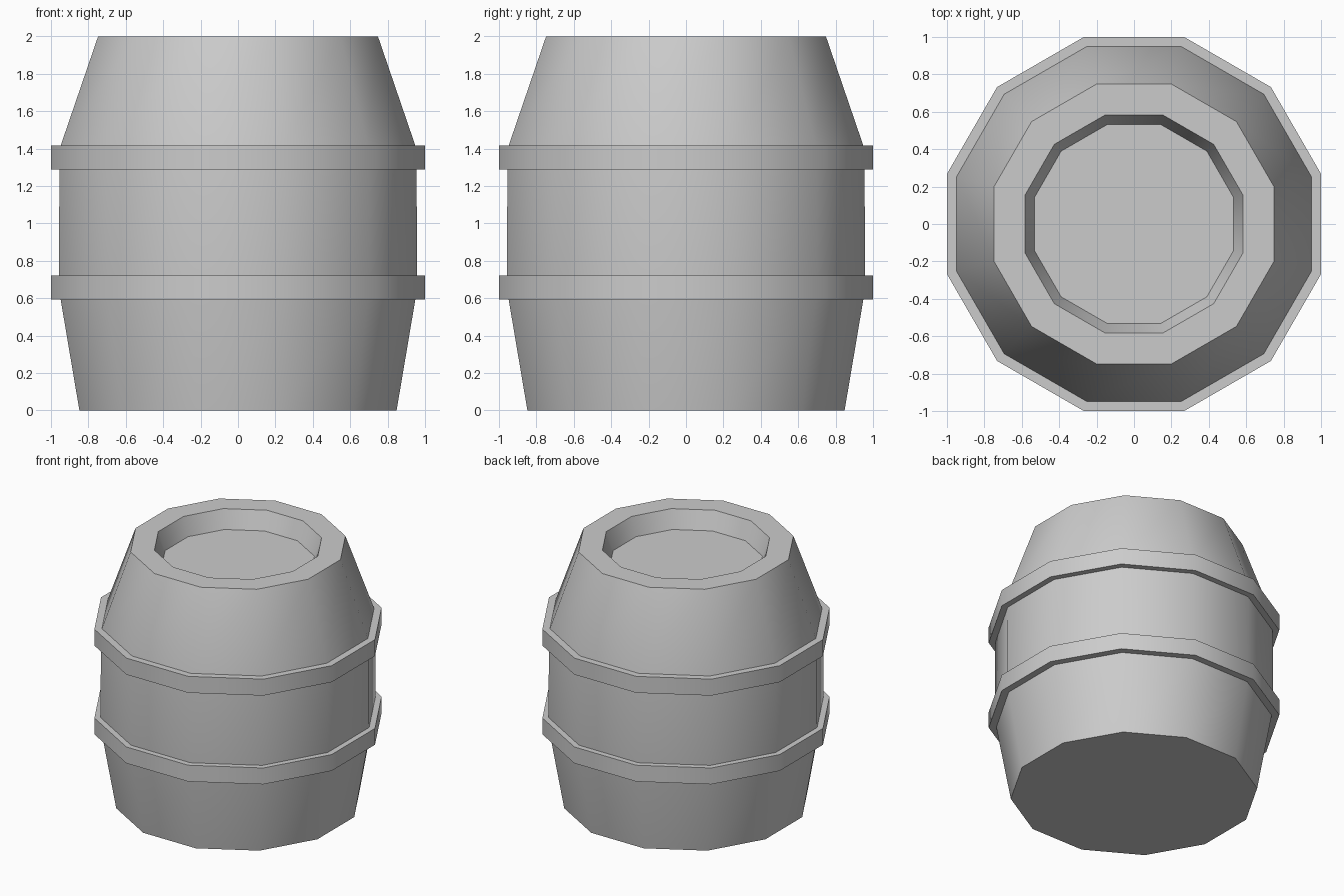
import bpy, bmesh
from math import cos, sin, pi, radians

if "Cube" in bpy.data.objects:
    bpy.data.objects.remove(bpy.data.objects["Cube"])

SIDES = 12
TO_CORNER = 1 / cos(pi / SIDES)   # profiles give the distance to the flat sides


def revolve(name, profile, capped=False):
    """Spin a (radius, z) profile, listed bottom to top, into a 12-sided shell."""
    bm = bmesh.new()
    rings = []
    for r, z in profile:
        ring = []
        for i in range(SIDES):
            a = 2 * pi * (i + 0.5) / SIDES
            ring.append(bm.verts.new((r * TO_CORNER * cos(a), r * TO_CORNER * sin(a), z)))
        rings.append(ring)
    for low, high in zip(rings, rings[1:]):
        for i in range(SIDES):
            j = (i + 1) % SIDES
            bm.faces.new((low[i], low[j], high[j], high[i]))
    if capped:
        bm.faces.new(rings[0][::-1])
        bm.faces.new(rings[-1])
    mesh = bpy.data.meshes.new(name)
    bm.to_mesh(mesh)
    bm.free()
    obj = bpy.data.objects.new(name, mesh)
    bpy.context.collection.objects.link(obj)
    bpy.ops.object.select_all(action='DESELECT')
    obj.select_set(True)
    bpy.context.view_layer.objects.active = obj
    bpy.ops.object.shade_smooth_by_angle(angle=radians(35))
    return obj


# Barrel body: bulging wall, flat rim and recessed lid
revolve("barrel_body", [
    (0.848, 0.0), (0.948, 0.592), (0.957, 0.72), (0.955, 1.287),
    (0.948, 1.416), (0.748, 2.0), (0.582, 2.0), (0.532, 1.86),
], capped=True)

# Two raised hoops around the body
for name, z0, z1 in (("lower_hoop", 0.592, 0.72), ("upper_hoop", 1.287, 1.416)):
    revolve(name, [(0.948, z0), (1.0, z0), (1.0, z1), (0.948, z1)])
